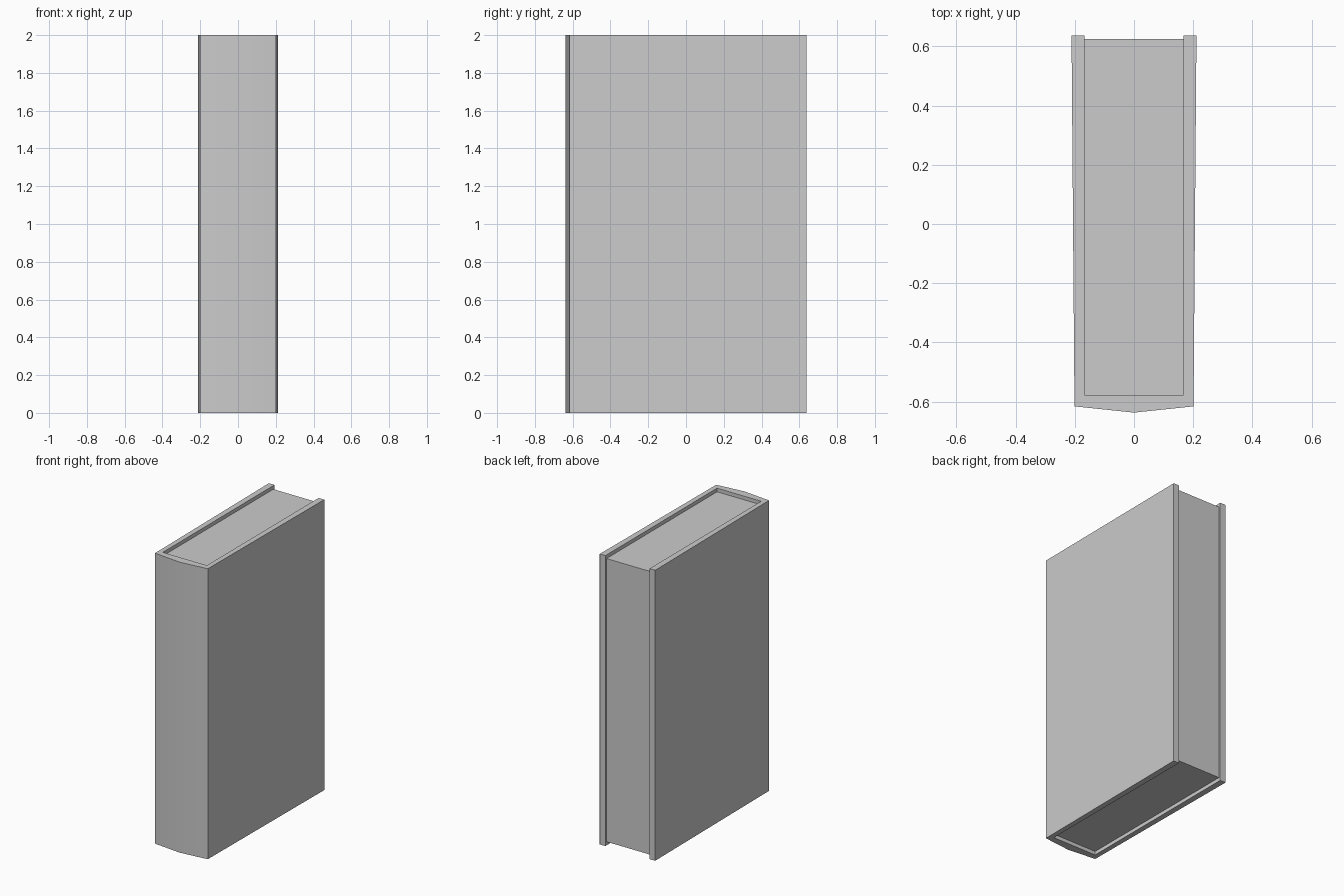
import bpy, bmesh

if "Cube" in bpy.data.objects:
    bpy.data.objects.remove(bpy.data.objects["Cube"])


def extrude_profile(name, half, z0, z1):
    """Mirror a half outline (x >= 0) across x = 0 and extrude it from z0 to z1."""
    outline = half + [(-x, y) for x, y in reversed(half) if x > 0]
    bm = bmesh.new()
    face = bm.faces.new([bm.verts.new((x, y, z0)) for x, y in outline])
    res = bmesh.ops.extrude_face_region(bm, geom=[face], use_keep_orig=True)
    top = [g for g in res["geom"] if isinstance(g, bmesh.types.BMVert)]
    bmesh.ops.translate(bm, verts=top, vec=(0, 0, z1 - z0))
    bmesh.ops.recalc_face_normals(bm, faces=bm.faces)
    mesh = bpy.data.meshes.new(name)
    bm.to_mesh(mesh)
    bm.free()
    obj = bpy.data.objects.new(name, mesh)
    bpy.context.collection.objects.link(obj)
    return obj


INNER_X, INNER_Y, RECESS = 0.168, -0.578, 0.025

# Cover: U-shaped wrap with slightly flared boards and a shallow pointed spine
cover = extrude_profile("cover", [
    (0, -0.637), (0.201, -0.616), (0.211, 0.637),
    (INNER_X, 0.637), (INNER_X, INNER_Y)], 0, 2)

# Soften only the shallow fold of the spine
bpy.context.view_layer.objects.active = cover
cover.select_set(True)
bpy.ops.object.shade_smooth_by_angle(angle=0.5)

# Pages: block set back from the cover edges
extrude_profile("pages", [(INNER_X, INNER_Y), (INNER_X, 0.625)], RECESS, 2 - RECESS)
